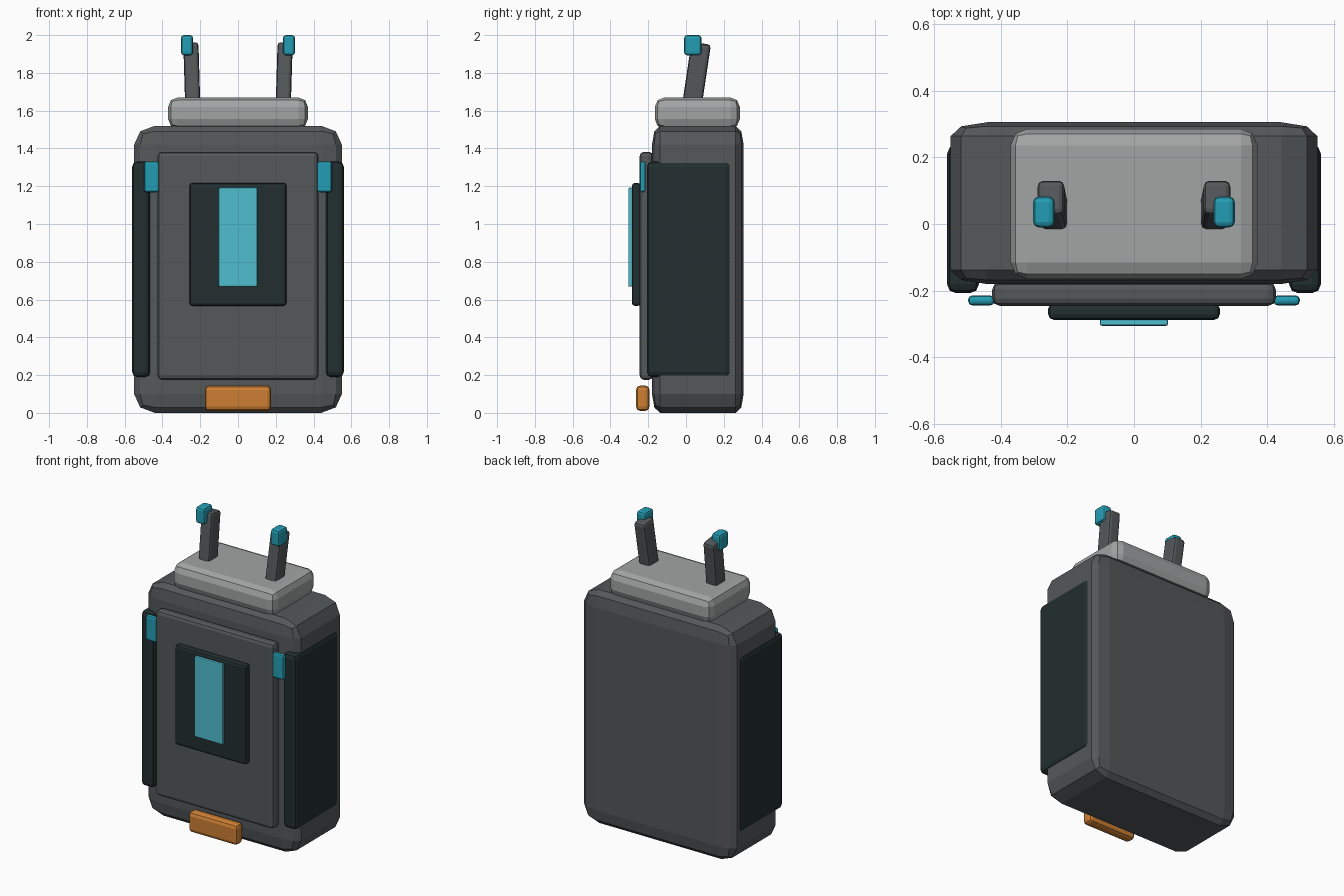
import bpy, bmesh
from mathutils import Vector, Matrix

if "Cube" in bpy.data.objects:
    bpy.data.objects.remove(bpy.data.objects["Cube"])


def material(name, r, g, b):
    lin = [((c / 255 + 0.055) / 1.055) ** 2.4 for c in (r, g, b)]
    m = bpy.data.materials.new(name)
    m.diffuse_color = (*lin, 1.0)
    m.use_nodes = True
    m.node_tree.nodes["Principled BSDF"].inputs["Base Color"].default_value = m.diffuse_color
    return m


GREY = material("dark_grey", 84, 88, 90)
LIGHT = material("light_grey", 161, 165, 164)
DARK = material("blackish_teal", 34, 46, 47)
CYAN = material("cyan", 36, 158, 180)
PALE = material("pale_cyan", 80, 190, 207)
ORANGE = material("orange", 205, 127, 51)


def box(name, x, y, z, bevel, mat, seg=2, matrix=None):
    """Box spanning the x, y, z ranges, with a separate bevel size per axis."""
    bm = bmesh.new()
    bmesh.ops.create_cube(bm, size=2)
    bmesh.ops.bevel(bm, geom=bm.edges[:], offset=0.5, segments=seg,
                    profile=0.5, affect='EDGES', offset_type='OFFSET')
    for v in bm.verts:
        for i, (lo, hi) in enumerate((x, y, z)):
            h = (hi - lo) / 2
            b = min(bevel[i], h * 0.98)
            c = v.co[i]
            t = (abs(c) - 0.5) / 0.5
            v.co[i] = (lo + hi) / 2 + (h - b + b * t) * (1 if c > 0 else -1)
    if matrix:
        bm.transform(matrix)
    bmesh.ops.recalc_face_normals(bm, faces=bm.faces[:])
    mesh = bpy.data.meshes.new(name)
    bm.to_mesh(mesh)
    bm.free()
    mesh.materials.append(mat)
    ob = bpy.data.objects.new(name, mesh)
    bpy.context.collection.objects.link(ob)
    return ob


# Main case and top cap
box("body", (-0.55, 0.55), (-0.18, 0.305), (0, 1.52), (0.11, 0.042, 0.10), GREY)
box("cap", (-0.37, 0.37), (-0.165, 0.285), (1.505, 1.67), (0.05, 0.05, 0.05), LIGHT)

# Layered front plates
box("front_panel", (-0.425, 0.425), (-0.245, -0.175), (0.175, 1.382), (0.022, 0.022, 0.022), GREY)
box("screen_frame", (-0.257, 0.257), (-0.287, -0.238), (0.567, 1.217), (0.016, 0.016, 0.016), DARK)
box("screen", (-0.102, 0.102), (-0.305, -0.284), (0.668, 1.192), (0.006, 0.006, 0.006), PALE)
box("bottom_latch", (-0.175, 0.175), (-0.265, -0.193), (0.01, 0.145), (0.02, 0.024, 0.024), ORANGE)


def span(s, a, b):
    return (a, b) if s > 0 else (-b, -a)


# Mirrored parts
for s, side in ((-1, "left"), (1, "right")):
    box(side + "_side_panel", span(s, 0.465, 0.56), (-0.207, 0.237), (0.19, 1.33),
        (0.026, 0.026, 0.026), DARK)
    box(side + "_front_light", span(s, 0.418, 0.497), (-0.244, -0.214), (1.168, 1.332),
        (0.013, 0.012, 0.013), CYAN)
    # Antenna leans backward and slightly outward
    up = Vector((s * 0.03, 0.15, 1)).normalized()
    xa = Vector((1, 0, 0))
    ya = up.cross(xa).normalized()
    xa = ya.cross(up)
    mat = Matrix((xa, ya, up)).transposed().to_4x4()
    mat.translation = (s * 0.24, 0.033, 1.64)
    box(side + "_antenna", (-0.04, 0.04), (-0.052, 0.052), (-0.04, 0.32),
        (0.016, 0.018, 0.018), GREY, matrix=mat)
    box(side + "_antenna_tip", span(s, 0.238, 0.302), (-0.01, 0.082), (1.893, 2.0),
        (0.016, 0.016, 0.016), CYAN)
